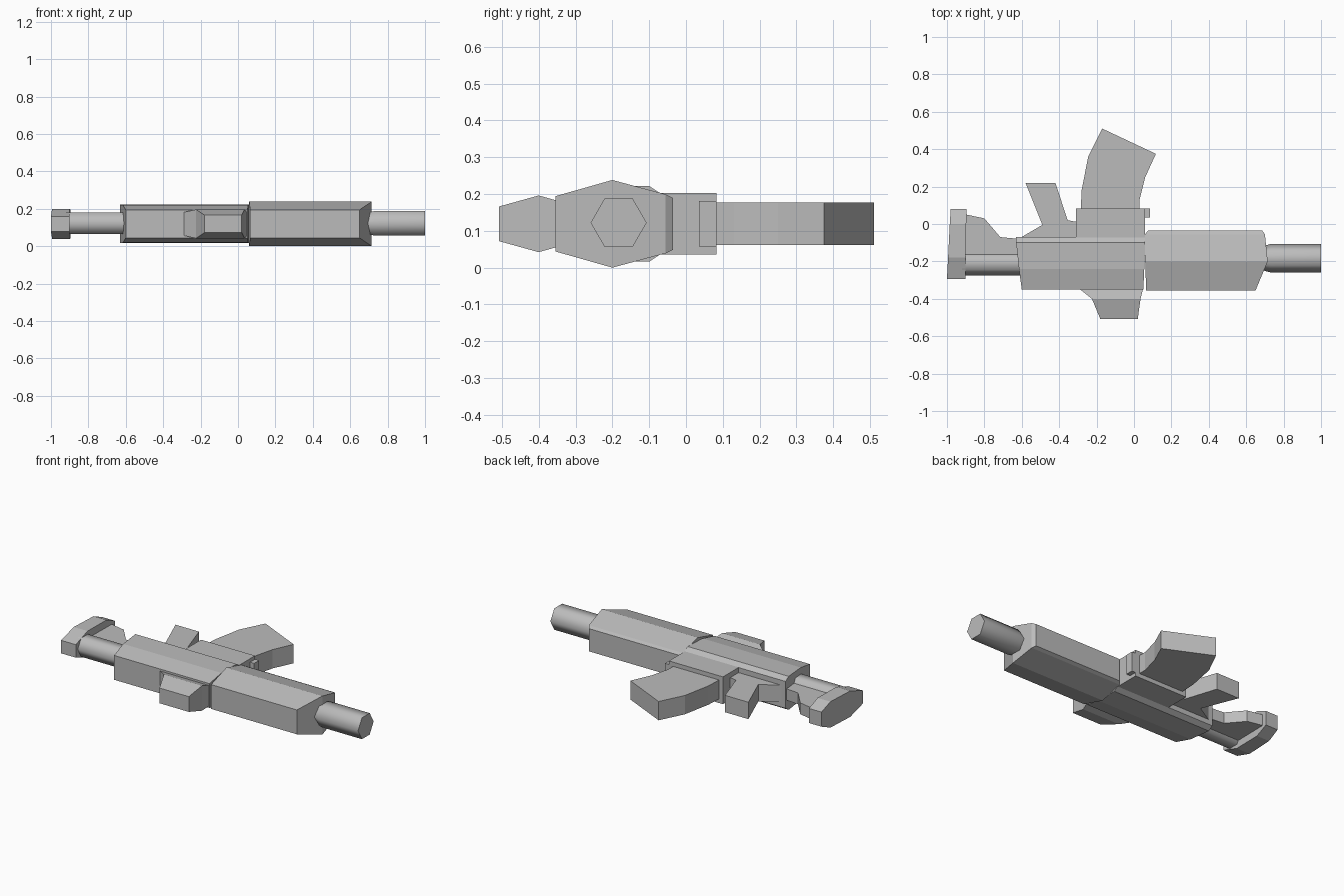
import bpy, bmesh, math

cube = bpy.data.objects.get("Cube")
if cube:
    bpy.data.objects.remove(cube, do_unlink=True)

MID = 0.119  # height of the mirror plane

grey = bpy.data.materials.new("plain_grey")
grey.use_nodes = True
colour = (0.5, 0.5, 0.5, 1)
grey.diffuse_color = colour
grey.node_tree.nodes["Principled BSDF"].inputs["Base Color"].default_value = colour


def finish(name, bm, smooth=False):
    bmesh.ops.recalc_face_normals(bm, faces=bm.faces)
    mesh = bpy.data.meshes.new(name)
    bm.to_mesh(mesh)
    bm.free()
    mesh.materials.append(grey)
    obj = bpy.data.objects.new(name, mesh)
    bpy.context.collection.objects.link(obj)
    if smooth:
        bpy.ops.object.select_all(action="DESELECT")
        obj.select_set(True)
        bpy.context.view_layer.objects.active = obj
        bpy.ops.object.shade_smooth_by_angle(angle=math.radians(65))
    return obj


def loft(name, rings, smooth=False):
    """Skin equal rings of points and cap both ends."""
    bm = bmesh.new()
    rows = [[bm.verts.new(p) for p in ring] for ring in rings]
    n = len(rows[0])
    for a, b in zip(rows, rows[1:]):
        for i in range(n):
            j = (i + 1) % n
            bm.faces.new((a[i], a[j], b[j], b[i]))
    bm.faces.new(rows[0])
    bm.faces.new(rows[-1])
    return finish(name, bm, smooth)


def stack(name, levels):
    """Levels along y: (y, half thickness, x start, x end)."""
    return loft(name, [[(a, y, MID - h), (b, y, MID - h), (b, y, MID + h), (a, y, MID + h)]
                       for y, h, a, b in levels])


def plate(name, outline, h):
    """Extrude an x, y outline evenly about the mirror plane."""
    return loft(name, [[(x, y, MID + s * h) for x, y in outline] for s in (-1, 1)])


def hex_tube(name, y, sections):
    """Six-sided tube along x from (x, radius) sections."""
    angles = [math.tau * i / 6 for i in range(6)]
    return loft(name, [[(x, y + r * math.cos(t), MID + 0.003 + r * math.sin(t)) for t in angles]
                       for x, r in sections], True)


# Main body
stack("receiver", [(-0.35, 0.075, -0.60, 0.05), (-0.24, 0.1, -0.615, 0.055),
                   (-0.1, 0.103, -0.63, 0.06), (-0.07, 0.083, -0.63, 0.06)])
stack("handguard", [(-0.355, 0.075, 0.065, 0.65), (-0.2, 0.119, 0.06, 0.715),
                    (-0.055, 0.08, 0.06, 0.70), (-0.035, 0.07, 0.075, 0.685)])
stack("top_sight", [(-0.508, 0.047, -0.18, 0.02), (-0.4, 0.077, -0.225, 0.035),
                    (-0.34, 0.06, -0.30, 0.05)])

# Barrel and stock tube
hex_tube("barrel", -0.183, [(0.6, 0.065), (0.69, 0.065), (0.73, 0.076), (1.0, 0.076)])
hex_tube("stock_tube", -0.21, [(-0.92, 0.066), (-0.6, 0.066)])

# Magazine well and curved magazine
stack("magazine_well", [(-0.12, 0.084, -0.31, 0.058), (0.083, 0.084, -0.31, 0.058)])
stack("magazine_well_lip", [(0.035, 0.062, 0.04, 0.085), (0.083, 0.062, 0.04, 0.085)])
plate("magazine", [(-0.285, 0.06), (-0.28, 0.18), (-0.245, 0.36), (-0.17, 0.51),
                   (0.117, 0.375), (0.06, 0.25), (0.03, 0.13), (0.03, 0.06)], 0.058)

# Grip
plate("grip", [(-0.58, 0.22), (-0.42, 0.22), (-0.355, 0.02), (-0.30, 0.01),
               (-0.30, -0.12), (-0.62, -0.12), (-0.61, -0.075), (-0.49, -0.005)], 0.052)

# Stock strut and butt plate
plate("stock_strut", [(-0.92, 0.055), (-0.895, 0.05), (-0.8, 0.03), (-0.715, -0.07),
                      (-0.61, -0.08), (-0.61, -0.17), (-0.92, -0.17)], 0.035)
stack("butt_plate", [(-0.295, 0.04, -1.0, -0.9), (-0.18, 0.08, -0.994, -0.9),
                     (0.0, 0.08, -0.985, -0.897), (0.08, 0.045, -0.98, -0.895)])
